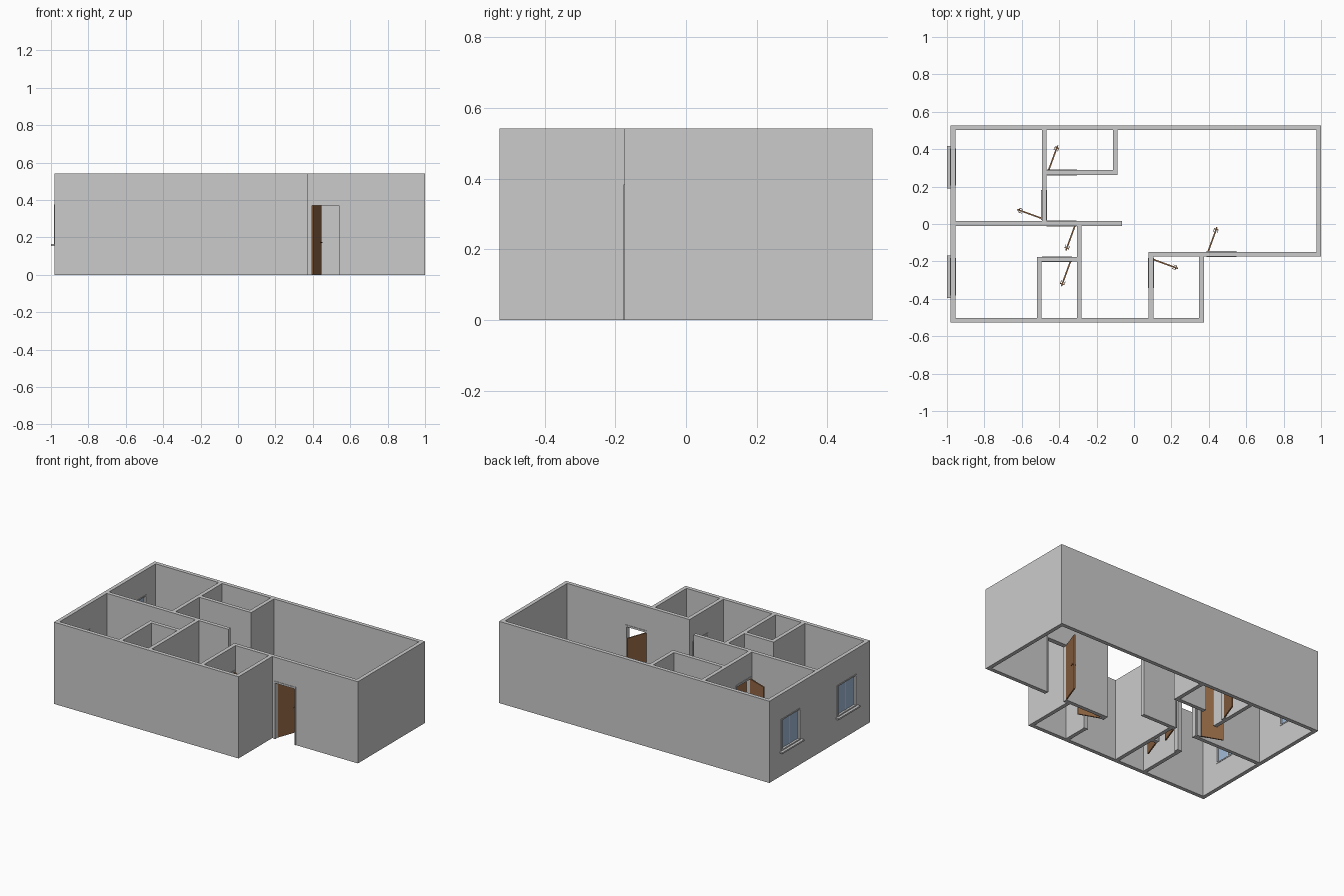
import bpy, bmesh, math
from mathutils import Matrix, Vector

if "Cube" in bpy.data.objects:
    bpy.data.objects.remove(bpy.data.objects["Cube"])

H, T, DOOR_H = 0.541, 0.0255, 0.375
FR = 0.008          # frame bar width
OUT = 0.003         # how far frames stand proud of the wall


def material(name, rgb):
    m = bpy.data.materials.new(name)
    m.diffuse_color = (*rgb, 1)
    m.use_nodes = True
    m.node_tree.nodes["Principled BSDF"].inputs["Base Color"].default_value = m.diffuse_color
    return m


WOOD = material("brown_wood", (0.30, 0.14, 0.06))
GLASS = material("blue_glass", (0.36, 0.50, 0.68))


def add_object(name, bm, mat=None):
    bmesh.ops.recalc_face_normals(bm, faces=bm.faces)
    me = bpy.data.meshes.new(name)
    bm.to_mesh(me)
    bm.free()
    ob = bpy.data.objects.new(name, me)
    bpy.context.collection.objects.link(ob)
    if mat:
        me.materials.append(mat)
    return ob


def boxes(name, items, mat=None):
    """One object from boxes given as (x0, x1, y0, y1, z0, z1)."""
    bm = bmesh.new()
    for x0, x1, y0, y1, z0, z1 in items:
        mid = Vector(((x0 + x1) / 2, (y0 + y1) / 2, (z0 + z1) / 2))
        size = Matrix.Diagonal((x1 - x0, y1 - y0, z1 - z0, 1))
        bmesh.ops.create_cube(bm, size=1, matrix=Matrix.Translation(mid) @ size)
    return add_object(name, bm, mat)


def along(axis, a, b, c0, c1, z0, z1):
    """Box running a..b along axis, c0..c1 across it."""
    return (a, b, c0, c1, z0, z1) if axis == "x" else (c0, c1, a, b, z0, z1)


# Wall runs: axis, start, end, lower edge across
RUNS = [
    ("x", -0.98, 1.0, 0.527 - T), ("x", -0.98, 0.373, -0.527),
    ("y", -0.527, 0.527, -0.98), ("y", -0.174, 0.527, 1.0 - T),
    ("x", 0.078, 1.0, -0.174), ("y", -0.527, -0.149, 0.3475),
    ("y", -0.527, -0.149, 0.078),
    ("x", -0.98, -0.064, -0.010), ("y", -0.010, 0.527, -0.493),
    ("y", 0.263, 0.527, -0.113), ("x", -0.493, -0.0875, 0.263),
    ("y", -0.527, 0.015, -0.305), ("x", -0.519, -0.280, -0.201),
    ("y", -0.527, -0.176, -0.519),
]
# Doors: name, wall axis, opening start, end, wall lower edge, hinge at start?, swing side
DOORS = [
    ("entrance", "x", 0.388, 0.547, -0.174, True, 1),
    ("store", "y", -0.341, -0.182, 0.078, False, 1),
    ("bedroom_front", "x", -0.467, -0.308, -0.010, False, -1),
    ("bedroom_back", "y", 0.022, 0.181, -0.493, True, -1),
    ("bathroom_back", "x", -0.464, -0.305, 0.263, True, 1),
    ("bathroom_front", "x", -0.491, -0.332, -0.201, False, -1),
]
WINDOWS = [("back", 0.205, 0.403), ("front", -0.381, -0.183)]
WZ0, WZ1 = 0.165, 0.375

# Walls: fill a grid of cells, keep only the outer skin
solid = [along(ax, a, b, c, c + T, 0, H) for ax, a, b, c in RUNS]
holes = [along(ax, a, b, c, c + T, 0, DOOR_H + FR) for _, ax, a, b, c, _, _ in DOORS]
holes += [(-0.98, -0.98 + T, a, b, WZ0, WZ1) for _, a, b in WINDOWS]
G = [sorted({round(v, 5) for bx in solid + holes for v in bx[2 * i:2 * i + 2]}) for i in range(3)]


def inside(p, bx):
    return all(bx[2 * i] < p[i] < bx[2 * i + 1] for i in range(3))


def filled(idx):
    if any(k < 0 or k >= len(G[i]) - 1 for i, k in enumerate(idx)):
        return False
    p = [(G[i][k] + G[i][k + 1]) / 2 for i, k in enumerate(idx)]
    return any(inside(p, b) for b in solid) and not any(inside(p, b) for b in holes)


nx, ny, nz = (len(g) - 1 for g in G)
cells = {(i, j, k) for i in range(nx) for j in range(ny) for k in range(nz) if filled((i, j, k))}
bm = bmesh.new()
grid_verts = {}


def vert(idx):
    if idx not in grid_verts:
        grid_verts[idx] = bm.verts.new([G[i][k] for i, k in enumerate(idx)])
    return grid_verts[idx]


for c in cells:
    for ax in range(3):
        for side in (0, 1):
            n = list(c)
            n[ax] += 2 * side - 1
            if tuple(n) in cells:
                continue
            quad = []
            for u, v in ((0, 0), (1, 0), (1, 1), (0, 1)):
                q = list(c)
                q[ax] += side
                q[(ax + 1) % 3] += u
                q[(ax + 2) % 3] += v
                quad.append(vert(tuple(q)))
            bm.faces.new(quad if side else quad[::-1])
bmesh.ops.dissolve_limit(bm, angle_limit=0.01, verts=bm.verts, edges=bm.edges)
add_object("walls", bm)

# Door frames, leaves and handles
LEAF_T, SWING = 0.008, math.radians(70)
for name, ax, a, b, c, at_start, side in DOORS:
    c0, c1 = c - OUT, c + T + OUT
    boxes(name + "_door_frame", [
        along(ax, a, a + FR, c0, c1, 0, DOOR_H + FR),
        along(ax, b - FR, b, c0, c1, 0, DOOR_H + FR),
        along(ax, a + FR, b - FR, c0, c1, DOOR_H - 0.004, DOOR_H + FR)])
    width = b - a - 2 * FR - 0.003
    along_dir = Vector((1, 0, 0)) if ax == "x" else Vector((0, 1, 0))
    across = Vector((0, 1, 0)) if ax == "x" else Vector((1, 0, 0))
    hinge = along_dir * (a + FR if at_start else b - FR) + across * (c + T if side > 0 else c)
    d = along_dir * math.cos(SWING) * (1 if at_start else -1) + across * math.sin(SWING) * side
    turn = Matrix.Translation(hinge) @ Matrix.Rotation(math.atan2(d.y, d.x), 4, "Z")
    h = LEAF_T / 2
    leaf = boxes(name + "_door_leaf", [(0, width, -h, h, 0.002, DOOR_H - 0.005)], WOOD)
    e = width - 0.012
    handle = boxes(name + "_door_handle", [
        (e - 0.002, e + 0.002, -0.012, 0.012, 0.170, 0.174),
        (e - 0.018, e + 0.002, 0.009, 0.012, 0.170, 0.174),
        (e - 0.018, e + 0.002, -0.012, -0.009, 0.170, 0.174)], WOOD)
    leaf.matrix_world = turn
    handle.matrix_world = turn

# Windows: frame with centre bar, glass and outer sill
for name, a, b in WINDOWS:
    x0, x1, m = -0.983, -0.952, (a + b) / 2
    boxes(name + "_window_frame", [
        (x0, x1, a, a + FR, WZ0, WZ1), (x0, x1, b - FR, b, WZ0, WZ1),
        (x0, x1, a + FR, b - FR, WZ0, WZ0 + FR), (x0, x1, a + FR, b - FR, WZ1 - FR, WZ1),
        (-0.972, -0.962, m - 0.004, m + 0.004, WZ0 + FR, WZ1 - FR)])
    boxes(name + "_window_glass", [
        (-0.969, -0.965, a + FR, b - FR, WZ0 + FR, WZ1 - FR)], GLASS)
    boxes(name + "_window_sill", [(-1.0, -0.98, a - 0.015, b + 0.015, WZ0 - 0.01, WZ0)])
